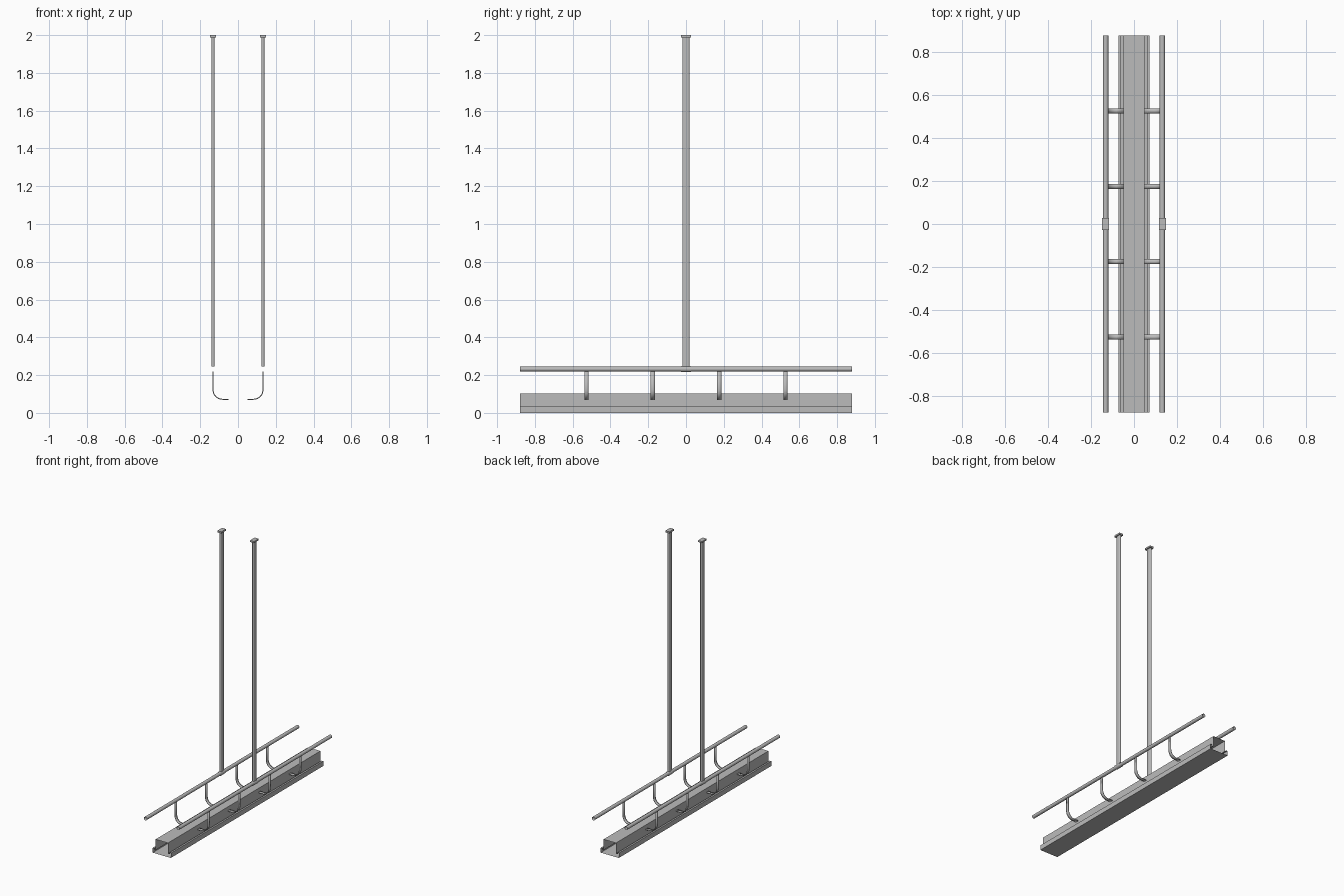
import bpy, bmesh, math
from mathutils import Vector

cube = bpy.data.objects.get("Cube")
if cube:
    bpy.data.objects.remove(cube, do_unlink=True)

steel = bpy.data.materials.new("steel_grey")
steel.use_nodes = True
COLOUR = (0.5, 0.5, 0.5, 1)
steel.diffuse_color = COLOUR
steel.node_tree.nodes["Principled BSDF"].inputs["Base Color"].default_value = COLOUR

LENGTH = 1.755
RAIL_X, RAIL_Z, RAIL_R = 0.132, 0.232, 0.0125


def extrude(name, profile, offset, closed=True, smooth=True, capped=False):
    """Sweep a 3D profile along an offset, leaving a thin open sheet."""
    bm = bmesh.new()
    a = [bm.verts.new(p) for p in profile]
    b = [bm.verts.new(Vector(p) + Vector(offset)) for p in profile]
    n = len(a)
    for i in range(n if closed else n - 1):
        j = (i + 1) % n
        bm.faces.new((a[i], a[j], b[j], b[i]))
    if capped:
        bm.faces.new(a)
        bm.faces.new(b)
    bmesh.ops.recalc_face_normals(bm, faces=bm.faces)
    mesh = bpy.data.meshes.new(name)
    bm.to_mesh(mesh)
    bm.free()
    obj = bpy.data.objects.new(name, mesh)
    bpy.context.collection.objects.link(obj)
    mesh.materials.append(steel)
    if smooth:
        bpy.ops.object.select_all(action="DESELECT")
        obj.select_set(True)
        bpy.context.view_layer.objects.active = obj
        bpy.ops.object.shade_smooth_by_angle(angle=math.radians(35))
    return obj


def tube(name, x, radius, length):
    ring = [(x + radius * math.cos(t), -length / 2, RAIL_Z + radius * math.sin(t))
            for t in (math.tau * i / 20 for i in range(20))]
    return extrude(name, ring, (0, length, 0))


# Open-ended hat channel with a base plate and folded lips
half = [(0.05, 0.103), (0.05, 0.025), (0.06, 0.025), (0.06, 0.035), (0.073, 0.035), (0.073, 0)]
section = half + [(-x, z) for x, z in reversed(half)]
extrude("channel_beam", [(x, -LENGTH / 2, z) for x, z in section], (0, LENGTH, 0), smooth=False)

for side, label in ((1, "left"), (-1, "right")):
    x = side * RAIL_X
    # Rail and the sleeve that joins it to the hanger
    tube(label + "_rail", x, RAIL_R, LENGTH)
    tube(label + "_sleeve", x, 0.0155, 0.052)

    # Flat-oval hanger post
    oval = []
    for end in (1, -1):
        for i in range(7):
            t = math.pi * i / 6 + (0 if end == 1 else math.pi)
            oval.append((x + 0.008 * math.cos(t), end * 0.011 + 0.008 * math.sin(t), 0.245))
    extrude(label + "_post", oval, (0, 0, 1.745))

    # Ceiling plate
    plate = [(x + sx * 0.016, sy * 0.027, 1.988) for sx, sy in ((1, 1), (-1, 1), (-1, -1), (1, -1))]
    extrude(label + "_ceiling_plate", plate, (0, 0, 0.012), smooth=False, capped=True)

    # Curved strap brackets between rail and channel
    bend = 0.05
    path = [(RAIL_X, 0.22)]
    for i in range(9):
        t = math.pi / 2 * i / 8
        path.append((RAIL_X - bend + bend * math.cos(t), 0.072 + bend - bend * math.sin(t)))
    path.append((0.049, 0.072))
    for k in range(4):
        y = (k - 1.5) * 0.351
        strap = extrude(f"{label}_bracket_{k + 1}", [(side * px, y - 0.0115, pz) for px, pz in path],
                        (0, 0.023, 0), closed=False)
        solid = strap.modifiers.new("thickness", "SOLIDIFY")
        solid.thickness = 0.005
        solid.offset = 0
